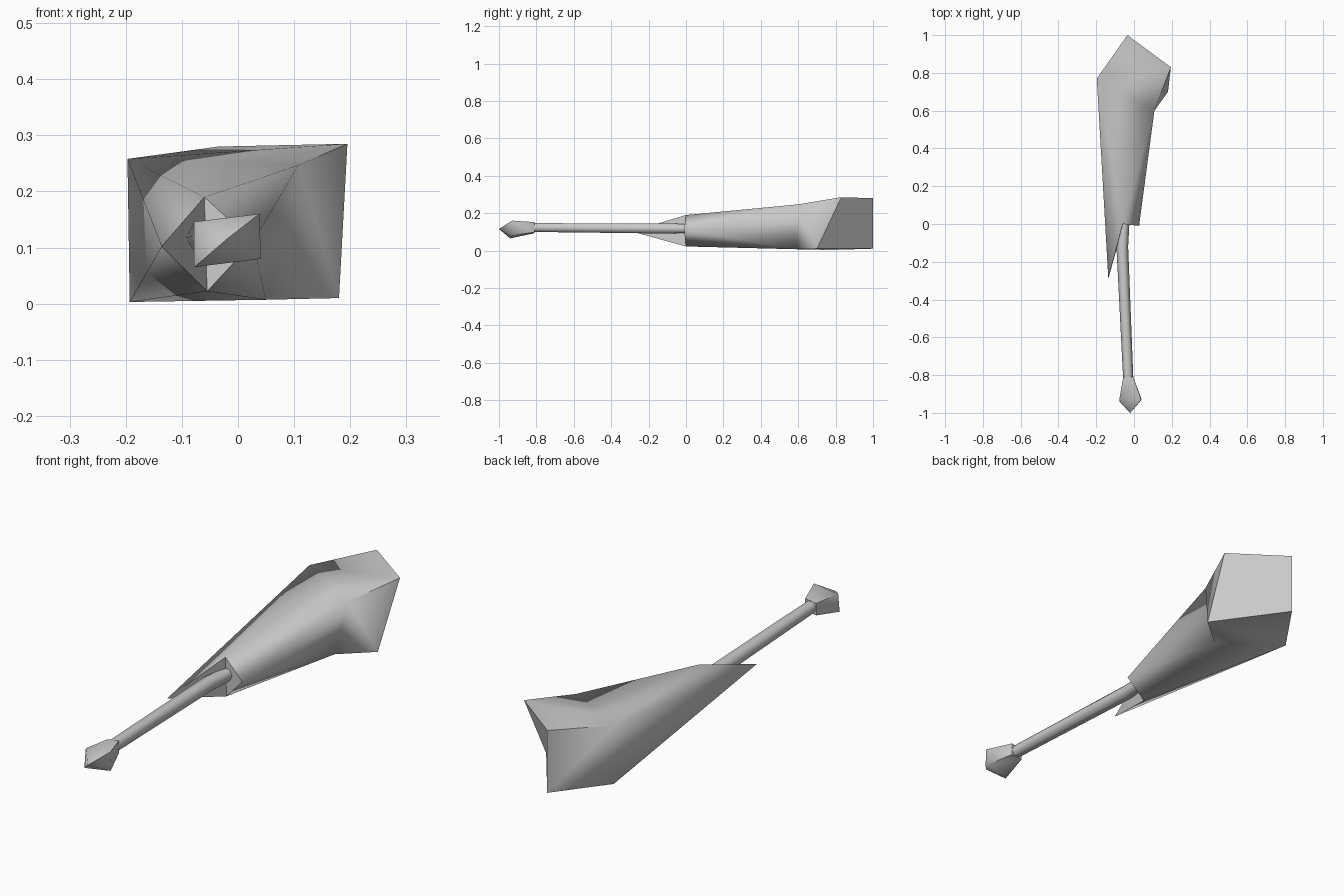
import bpy, bmesh, math
from mathutils import Vector

cube = bpy.data.objects.get("Cube")
if cube:
    bpy.data.objects.remove(cube, do_unlink=True)

grey = bpy.data.materials.new("plain_grey")
grey.use_nodes = True
grey.diffuse_color = (0.6, 0.6, 0.6, 1)
grey.node_tree.nodes["Principled BSDF"].inputs["Base Color"].default_value = (0.6, 0.6, 0.6, 1)


def finish(name, bm, angle):
    """Turn a bmesh into a smooth shaded object with sharp creases."""
    bmesh.ops.recalc_face_normals(bm, faces=bm.faces)
    mesh = bpy.data.meshes.new(name)
    bm.to_mesh(mesh)
    bm.free()
    mesh.materials.append(grey)
    obj = bpy.data.objects.new(name, mesh)
    bpy.context.collection.objects.link(obj)
    bpy.ops.object.select_all(action="DESELECT")
    obj.select_set(True)
    bpy.context.view_layer.objects.active = obj
    bpy.ops.object.shade_smooth_by_angle(angle=math.radians(angle))
    return obj


def loft(name, rings, angle, tip=None):
    """Join rings of equal size, capping the ends or closing on a tip."""
    bm = bmesh.new()
    loops = [[bm.verts.new(p) for p in ring] for ring in rings]
    n = len(loops[0])
    for a, b in zip(loops, loops[1:]):
        for i in range(n):
            j = (i + 1) % n
            bm.faces.new((a[i], a[j], b[j], b[i]))
    bm.faces.new(loops[-1])
    if tip:
        apex = bm.verts.new(tip)
        for i in range(n):
            bm.faces.new((loops[0][i], loops[0][(i + 1) % n], apex))
    else:
        bm.faces.new(loops[0])
    return finish(name, bm, angle)


def ring(centre, radius, sides=6):
    turns = [math.tau * i / sides for i in range(sides)]
    return [Vector(centre) + Vector((radius * math.cos(t), 0, radius * math.sin(t)))
            for t in turns]


# Faceted body: named corners, upper case on top and lower case below
corners = {
    "A": (-0.197, 0.77, 0.258), "a": (-0.193, 0.77, 0.003),   # rear outer corner
    "B": (-0.035, 1.0, 0.28), "b": (-0.035, 1.0, 0.01),       # rear point
    "E": (0.195, 0.83, 0.285), "e": (0.18, 0.70, 0.01),       # rear inner corner
    "D": (0.108, 0.60, 0.247), "d": (0.05, 0.59, 0.007),      # notch
    "F": (-0.06, 0.0, 0.19), "f": (-0.055, 0.0, 0.022),       # mouth
    "V": (0.027, -0.01, 0.11),                                # mouth side
    "T": (-0.136, -0.29, 0.102),                              # forward spike
}
faces = ("ABE AED ADF AFT AaT aTf TFf FVf FDV VDd Vdf Ded DEe "
         "ABba BEeb abe aed adf")
bm = bmesh.new()
verts = {key: bm.verts.new(p) for key, p in corners.items()}
for face in faces.split():
    bm.faces.new([verts[c] for c in face])
finish("body", bm, 65)

# Slightly slanted rod running out of the mouth
loft("rod", [ring((-0.03, -0.83, 0.123), 0.027),
             ring((-0.062, -0.12, 0.118), 0.031),
             ring((-0.052, 0.01, 0.118), 0.028)], 65)

# Four sided knob with a pointed front
front = [(-0.078, -0.93, 0.146), (0.038, -0.93, 0.16),
         (0.041, -0.93, 0.08), (-0.078, -0.94, 0.065)]
back = [(-0.057, -0.81, 0.145), (-0.004, -0.81, 0.152),
        (-0.004, -0.81, 0.098), (-0.057, -0.81, 0.093)]
loft("knob", [front, back], 70, tip=(-0.02, -1.0, 0.115))
